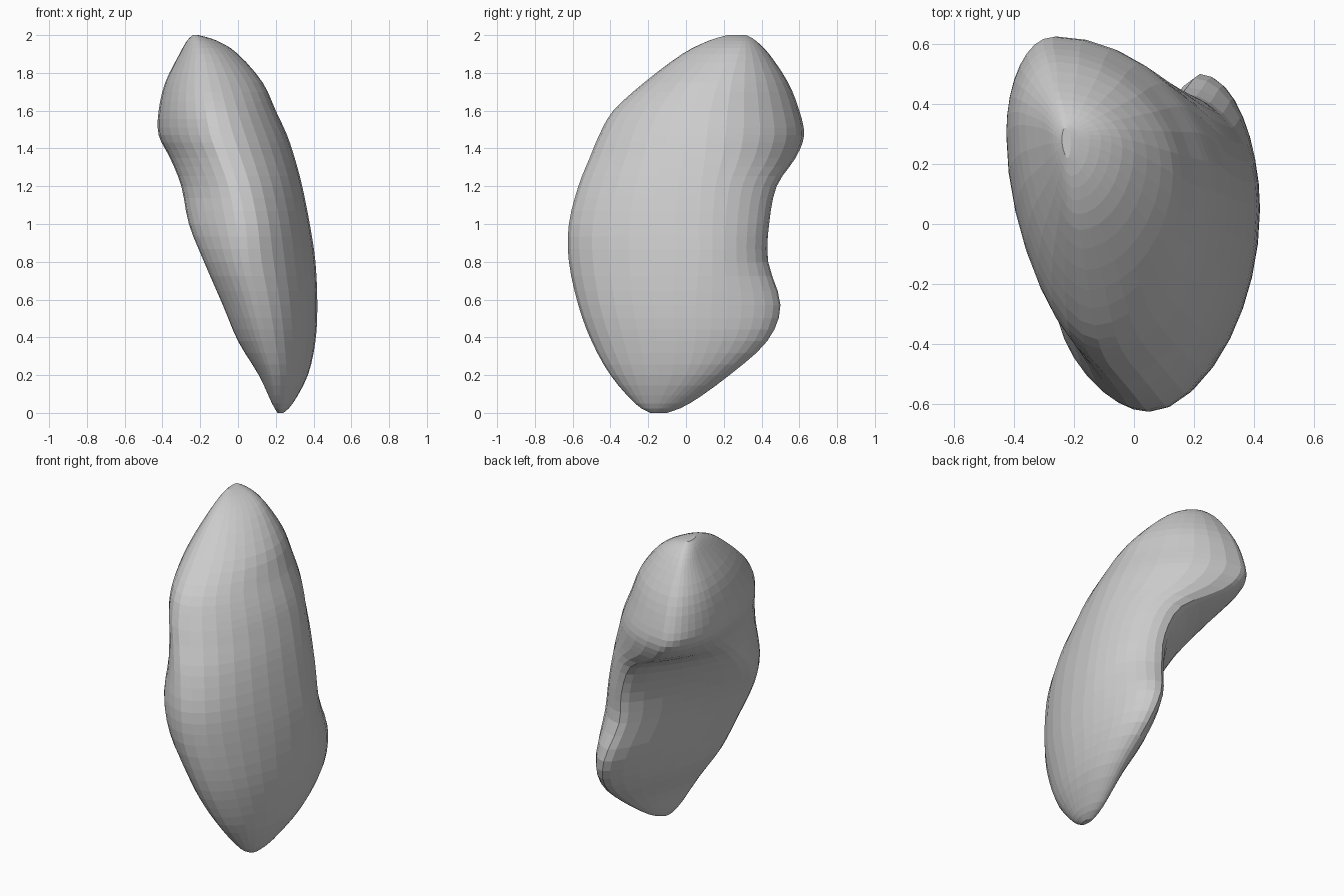
import bpy, bmesh

if "Cube" in bpy.data.objects:
    bpy.data.objects.remove(bpy.data.objects["Cube"])

# Horizontal sections, bottom to top. Each row:
# z, left x, its y, right x, its y, front y, its x, back y, its x, inner-face fullness
ROWS = [
    (0.00, 0.21, -.15, 0.24, -.15, -.19, 0.22, -.10, 0.22, .50),
    (0.05, 0.18, -.17, 0.29, -.11, -.27, 0.21, 0.02, 0.24, .40),
    (0.20, 0.11, -.25, 0.37, 0.00, -.40, 0.19, 0.23, 0.27, .35),
    (0.38, 0.00, -.30, 0.41, 0.05, -.50, 0.15, 0.43, 0.26, .30),
    (0.57, -.08, -.34, 0.42, 0.05, -.57, 0.11, 0.50, 0.22, .27),
    (0.80, -.18, -.36, 0.41, 0.07, -.62, 0.06, 0.435, 0.16, .22),
    (1.00, -.26, -.26, 0.38, 0.07, -.62, 0.04, 0.44, 0.14, .20),
    (1.20, -.30, -.05, 0.34, 0.08, -.57, 0.00, 0.48, 0.05, .24),
    (1.35, -.36, 0.15, 0.30, 0.10, -.51, -.05, 0.58, -.17, .42),
    (1.47, -.42, 0.28, 0.26, 0.11, -.46, -.09, 0.625, -.26, .55),
    (1.60, -.42, 0.31, 0.20, 0.13, -.385, -.12, 0.60, -.27, .55),
    (1.75, -.385, 0.33, 0.13, 0.17, -.22, -.15, 0.54, -.26, .55),
    (1.90, -.31, 0.32, 0.00, 0.24, -.02, -.18, 0.44, -.25, .55),
    (1.97, -.27, 0.30, -.11, 0.28, 0.12, -.20, 0.37, -.23, .55),
    (2.00, -.24, 0.28, -.21, 0.28, 0.22, -.22, 0.32, -.23, .55),
]
ARC = 8    # segments per quarter of a section
SUB = 3    # rings between two rows


def spline(a, b, c, d, t):
    return tuple(0.5 * (2 * q + (r - p) * t + (2 * p - 5 * q + 4 * r - s) * t * t
                        + (3 * q - p - 3 * r + s) * t ** 3)
                 for p, q, r, s in zip(a, b, c, d))


def quarter(p, q, k, along_x):
    """Bezier arc from p to q, leaving along one axis and arriving along the other."""
    dx, dy = q[0] - p[0], q[1] - p[1]
    if along_x:
        c1, c2 = (p[0] + k * dx, p[1]), (q[0], q[1] - k * dy)
    else:
        c1, c2 = (p[0], p[1] + k * dy), (q[0] - k * dx, q[1])
    pts = []
    for i in range(ARC):
        t = i / ARC
        w = ((1 - t) ** 3, 3 * t * (1 - t) ** 2, 3 * t * t * (1 - t), t ** 3)
        pts.append(tuple(sum(a * b for a, b in zip(w, axis))
                         for axis in zip(p, c1, c2, q)))
    return pts


def section(row):
    z, lx, ly, rx, ry, fy, fx, by, bx, k = row
    left, right, front, back = (lx, ly), (rx, ry), (fx, fy), (bx, by)
    pts = (quarter(front, right, .5, True) + quarter(right, back, .52, False)
           + quarter(back, left, k, True) + quarter(left, front, .45, False))
    return [(x, y, z) for x, y in pts]


# Interpolate the sections smoothly in height
rows = []
for i in range(len(ROWS) - 1):
    a, d = ROWS[max(i - 1, 0)], ROWS[min(i + 2, len(ROWS) - 1)]
    rows += [spline(a, ROWS[i], ROWS[i + 1], d, j / SUB) for j in range(SUB)]
rows.append(ROWS[-1])

# Skin the sections into one closed faceted body
bm = bmesh.new()
rings = [[bm.verts.new(p) for p in section(r)] for r in rows]
for lo, hi in zip(rings, rings[1:]):
    n = len(lo)
    for i in range(n):
        j = (i + 1) % n
        bm.faces.new((lo[i], lo[j], hi[j], hi[i]))
bm.faces.new(rings[0][::-1])
bm.faces.new(rings[-1])
bmesh.ops.recalc_face_normals(bm, faces=bm.faces)
mesh = bpy.data.meshes.new("organ_body")
bm.to_mesh(mesh)
bm.free()
bpy.context.collection.objects.link(bpy.data.objects.new("organ_body", mesh))
